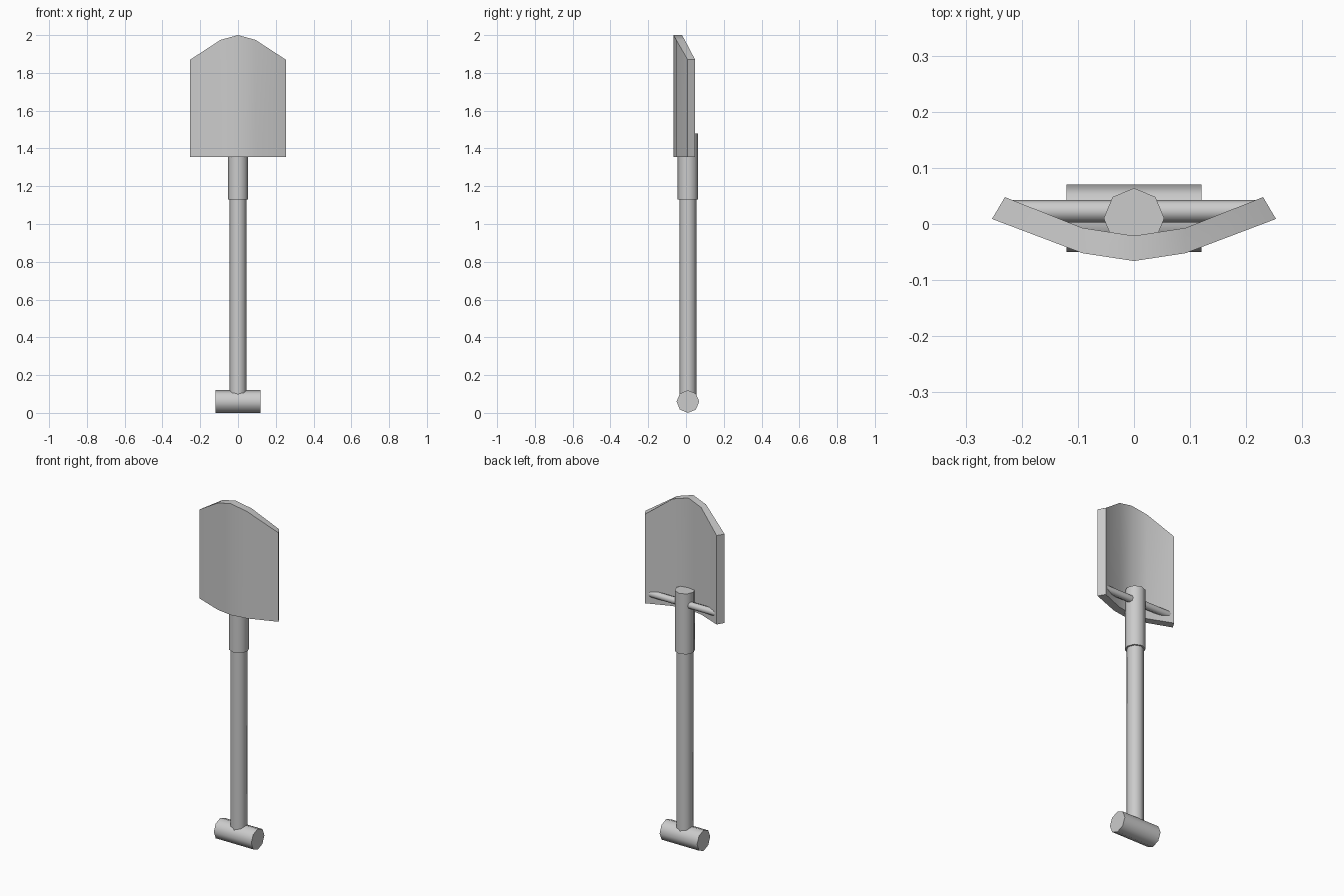
import bpy, bmesh, math

if "Cube" in bpy.data.objects:
    bpy.data.objects.remove(bpy.data.objects["Cube"])

AXIS_Y = 0.01  # depth of the shaft axis


def smooth(obj):
    bpy.ops.object.select_all(action='DESELECT')
    obj.select_set(True)
    bpy.context.view_layer.objects.active = obj
    bpy.ops.object.shade_smooth_by_angle(angle=math.radians(50))


def rod(name, radius, length, loc, along_x=False):
    """Eight-sided rod, vertical or lying along x."""
    rot = (0, math.pi / 2, 0) if along_x else (0, 0, 0)
    bpy.ops.mesh.primitive_cylinder_add(vertices=8, radius=radius, depth=length,
                                        location=loc, rotation=rot)
    obj = bpy.context.object
    obj.name = name
    smooth(obj)


# Grip, shaft, socket and the reinforcing bar behind the blade
rod("grip", 0.06, 0.24, (0, AXIS_Y, 0.06), True)
rod("shaft", 0.045, 1.14, (0, AXIS_Y, 0.63))
rod("socket", 0.054, 0.35, (0, AXIS_Y, 1.305))
rod("cross_bar", 0.02, 0.44, (0, 0.023, 1.408), True)

# Blade: half section as (front x, front y, back x, back y, top z), mirrored
half = [(0, -0.066, 0, -0.021, 2.0),
        (0.092, -0.052, 0.092, -0.007, 1.975),
        (0.253, 0.009, 0.23, 0.048, 1.87)]
section = [(-fx, fy, -bx, by, z) for fx, fy, bx, by, z in half[:0:-1]] + half

bm = bmesh.new()
rings = []
for fx, fy, bx, by, top in section:
    rings.append([bm.verts.new(p) for p in ((fx, fy, 1.355), (fx, fy, top),
                                            (bx, by, top), (bx, by, 1.355))])
for a, b in zip(rings, rings[1:]):
    for i in range(4):
        j = (i + 1) % 4
        bm.faces.new((a[i], a[j], b[j], b[i]))
bm.faces.new(rings[0])
bm.faces.new(rings[-1])
bmesh.ops.recalc_face_normals(bm, faces=bm.faces)
mesh = bpy.data.meshes.new("blade")
bm.to_mesh(mesh)
bm.free()
blade = bpy.data.objects.new("blade", mesh)
bpy.context.collection.objects.link(blade)
smooth(blade)
